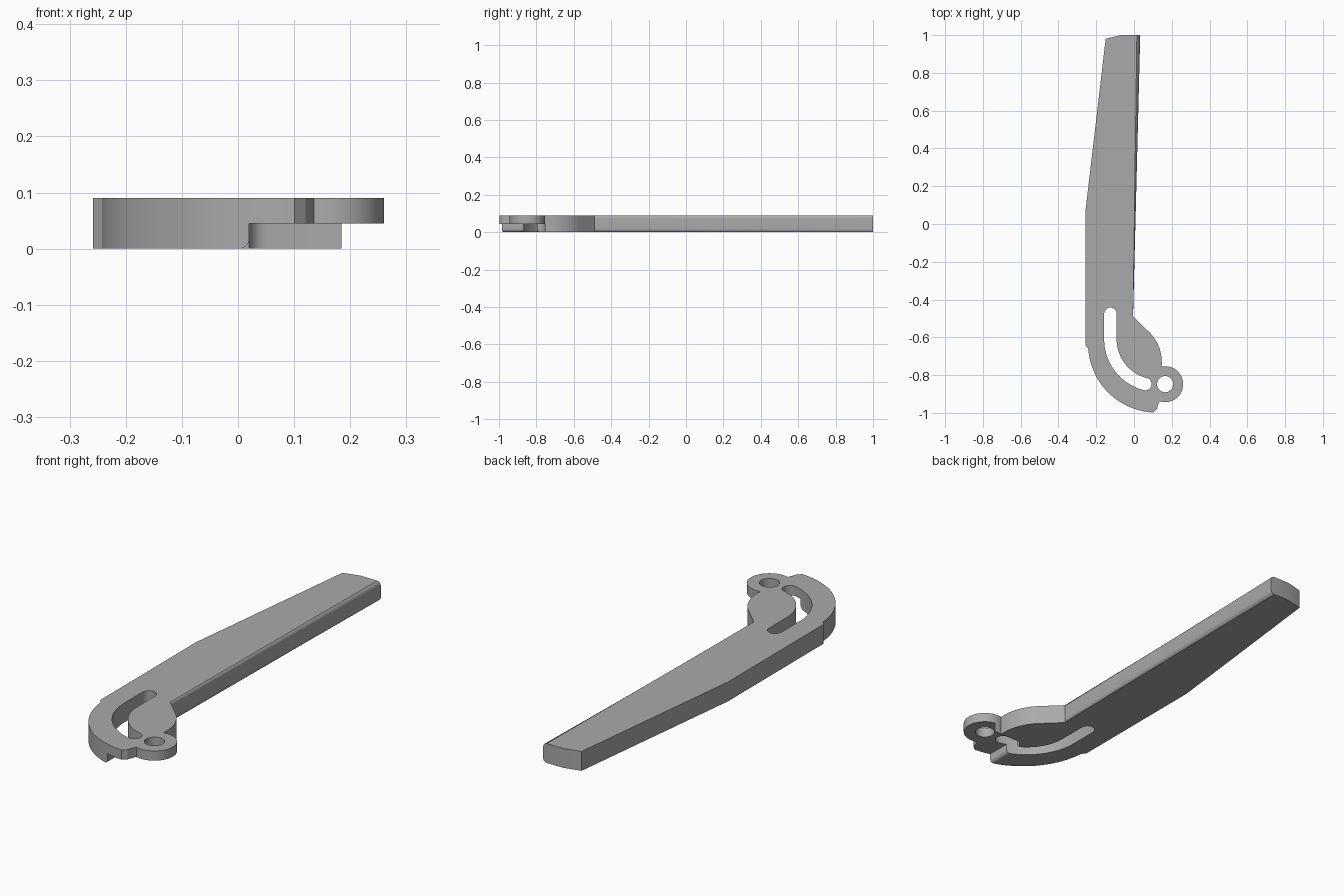
import bpy, bmesh
from math import cos, sin, radians, pi
from mathutils import Vector

cube = bpy.data.objects.get("Cube")
if cube:
    bpy.data.objects.remove(cube, do_unlink=True)

TOP = 0.09
MID = TOP / 2

grey = bpy.data.materials.new("plain grey")
grey.use_nodes = True
colour = (0.4, 0.4, 0.4, 1)
grey.diffuse_color = colour
grey.node_tree.nodes["Principled BSDF"].inputs["Base Color"].default_value = colour


def arc(cx, cy, r, start, end, n=24):
    angles = [radians(start + (end - start) * i / n) for i in range(n + 1)]
    return [(cx + r * cos(a), cy + r * sin(a)) for a in angles]


def prism(name, outline, z0, z1, round_edge=None):
    """Extrude an xy outline; optionally round the long edges of one side."""
    bm = bmesh.new()
    face = bm.faces.new([bm.verts.new((x, y, z0)) for x, y in outline])
    ext = bmesh.ops.extrude_face_region(bm, geom=[face])
    moved = [g for g in ext["geom"] if isinstance(g, bmesh.types.BMVert)]
    bmesh.ops.translate(bm, verts=moved, vec=(0, 0, z1 - z0))
    bmesh.ops.recalc_face_normals(bm, faces=bm.faces)
    if round_edge:
        ends = [Vector(p) for p in round_edge]
        edges = [e for e in bm.edges
                 if all(any((v.co.xy - p).length < 1e-4 for v in e.verts) for p in ends)]
        bmesh.ops.bevel(bm, geom=edges, offset=0.018, segments=6,
                        profile=0.5, affect='EDGES')
    mesh = bpy.data.meshes.new(name)
    bm.to_mesh(mesh)
    bm.free()
    mesh.materials.append(grey)
    obj = bpy.data.objects.new(name, mesh)
    bpy.context.collection.objects.link(obj)
    return obj


# Lever outline: handle, step, curved arm, tip, eye and lobe
elbow, handle_end = (-0.005, -0.49), (0.033, 1.0)
outline = [handle_end, (-0.07, 1.0), (-0.15, 0.98), (-0.258, 0.06), (-0.258, -0.64)]
outline += arc(0.12, -0.635, 0.363, 184, 267, 36)
outline += [(0.12, -0.98), (0.13, -0.95)]
outline += arc(0.165, -0.848, 0.095, -108, 101, 36)
outline += arc(-0.073, -0.73, 0.22, 0, 48, 14)
outline += [elbow]
lever = prism("lever", outline, 0, TOP, (elbow, handle_end))

# Curved slot: straight upper run, then an arc around the lobe
R, W = 0.245, 0.033
sx, sy = 0.12, -0.61
end = 256
ex, ey = sx + R * cos(radians(end)), sy + R * sin(radians(end))
slot = arc(sx - R, -0.475, W, 0, 180, 12)
slot += arc(sx, sy, R + W, 180, end, 28)
slot += arc(ex, ey, W, end - 360, end - 180, 12)[1:-1]
slot += arc(sx, sy, R - W, end, 180, 28)

# Clearance under the eye, with a rounded inner corner
relief = [(0.02, -1.1), (0.4, -1.1), (0.4, -0.755)]
relief += arc(0.053, -0.788, 0.033, 90, 180, 8)

cutters = [
    prism("slot_cutter", slot, -0.1, 0.2),
    prism("eye_hole_cutter", arc(0.165, -0.848, 0.043, 0, 350, 35), -0.1, 0.2),
    prism("relief_cutter", relief, -0.1, MID),
]

# Rounded lower edge where the arm meets the clearance
edge = arc(0.002, 0.018, 0.018, -90, 0, 8) + [(0.03, 0.018), (0.03, -0.02), (0.002, -0.02)]
edge_cutter = prism("edge_cutter", edge, 0.788, 1.1)
edge_cutter.rotation_euler.x = pi / 2
cutters.append(edge_cutter)

for cutter in cutters:
    cutter.hide_render = True
    mod = lever.modifiers.new(cutter.name, 'BOOLEAN')
    mod.object = cutter
    mod.operation = 'DIFFERENCE'
    mod.solver = 'EXACT'

# Apply the cuts, remove the helpers, smooth the curved walls
bpy.context.view_layer.objects.active = lever
lever.select_set(True)
bpy.context.view_layer.update()
for mod in list(lever.modifiers):
    bpy.ops.object.modifier_apply(modifier=mod.name)
for cutter in cutters:
    bpy.data.objects.remove(cutter, do_unlink=True)
bpy.ops.object.shade_smooth_by_angle(angle=radians(25))
